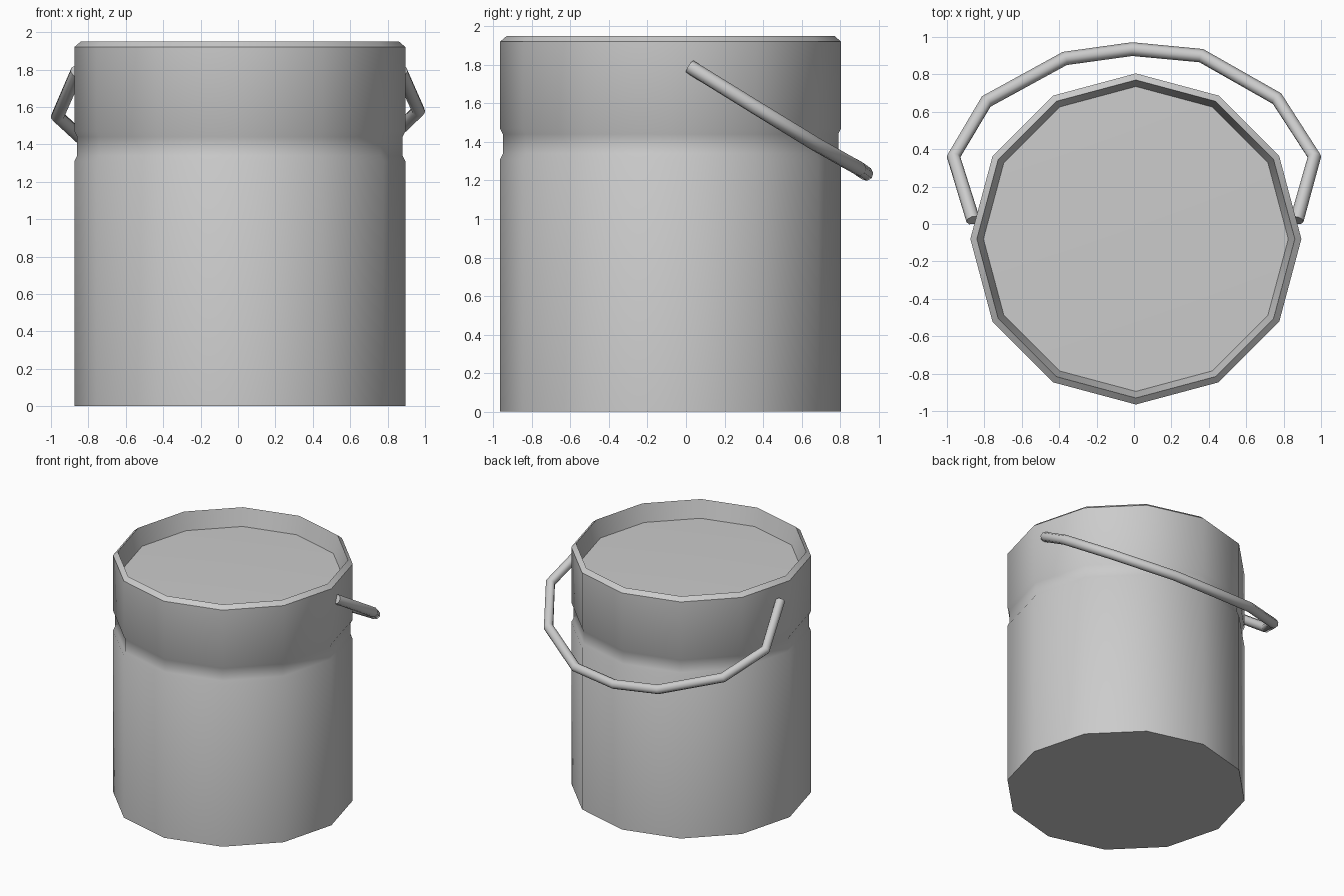
import bpy, bmesh
from math import cos, sin, pi, radians
from mathutils import Vector

cube = bpy.data.objects.get("Cube")
if cube:
    bpy.data.objects.remove(cube, do_unlink=True)

SIDES = 12
CENTRE = Vector((0.01, -0.08, 0))

# Single grey metal
metal = bpy.data.materials.new("grey metal")
metal.use_nodes = True
grey = (0.6, 0.6, 0.6, 1)
metal.diffuse_color = grey
metal.node_tree.nodes["Principled BSDF"].inputs["Base Color"].default_value = grey


def finish(obj, angle):
    bpy.ops.object.select_all(action='DESELECT')
    obj.select_set(True)
    bpy.context.view_layer.objects.active = obj
    bpy.ops.object.shade_smooth_by_angle(angle=radians(angle))


def lathe(name, profile, top_z):
    """Spin a (radius, z) profile, with a flat base and a fan of faces on top."""
    bm = bmesh.new()
    rings = []
    for r, z in profile:
        rings.append([bm.verts.new(CENTRE + Vector((r * cos(2 * pi * i / SIDES),
                                                    r * sin(2 * pi * i / SIDES), z)))
                      for i in range(SIDES)])
    for low, high in zip(rings, rings[1:]):
        for i in range(SIDES):
            j = (i + 1) % SIDES
            bm.faces.new((low[i], low[j], high[j], high[i]))
    bm.faces.new(rings[0][::-1])
    tip = bm.verts.new(CENTRE + Vector((0, 0, top_z)))
    for i in range(SIDES):
        bm.faces.new((rings[-1][i], rings[-1][(i + 1) % SIDES], tip))
    mesh = bpy.data.meshes.new(name)
    bm.to_mesh(mesh)
    bm.free()
    obj = bpy.data.objects.new(name, mesh)
    bpy.context.collection.objects.link(obj)
    mesh.materials.append(metal)
    finish(obj, 40)
    return obj


# Container: wall, shallow neck groove, bevelled rim and recessed lid
lathe("container", [(0.885, 0), (0.885, 1.31), (0.87, 1.34), (0.87, 1.44),
                    (0.885, 1.47), (0.885, 1.92), (0.85, 1.95), (0.815, 1.81)], 1.83)

# Bail handle: angular tube hanging down behind the container
path = [(-0.86, 0.02, 1.79), (-0.965, 0.36, 1.55), (-0.79, 0.655, 1.39),
        (-0.37, 0.885, 1.27), (-0.01, 0.935, 1.235), (0.36, 0.90, 1.26),
        (0.765, 0.67, 1.39), (0.965, 0.36, 1.58), (0.87, 0.02, 1.79)]
curve = bpy.data.curves.new("handle", 'CURVE')
curve.dimensions = '3D'
curve.bevel_depth = 0.037
curve.bevel_resolution = 2
curve.use_fill_caps = True
spline = curve.splines.new('POLY')
spline.points.add(len(path) - 1)
for point, co in zip(spline.points, path):
    point.co = (*co, 1)
curve.materials.append(metal)
handle = bpy.data.objects.new("handle", curve)
bpy.context.collection.objects.link(handle)
bpy.ops.object.select_all(action='DESELECT')
handle.select_set(True)
bpy.context.view_layer.objects.active = handle
bpy.ops.object.convert(target='MESH')
finish(bpy.context.view_layer.objects.active, 50)
